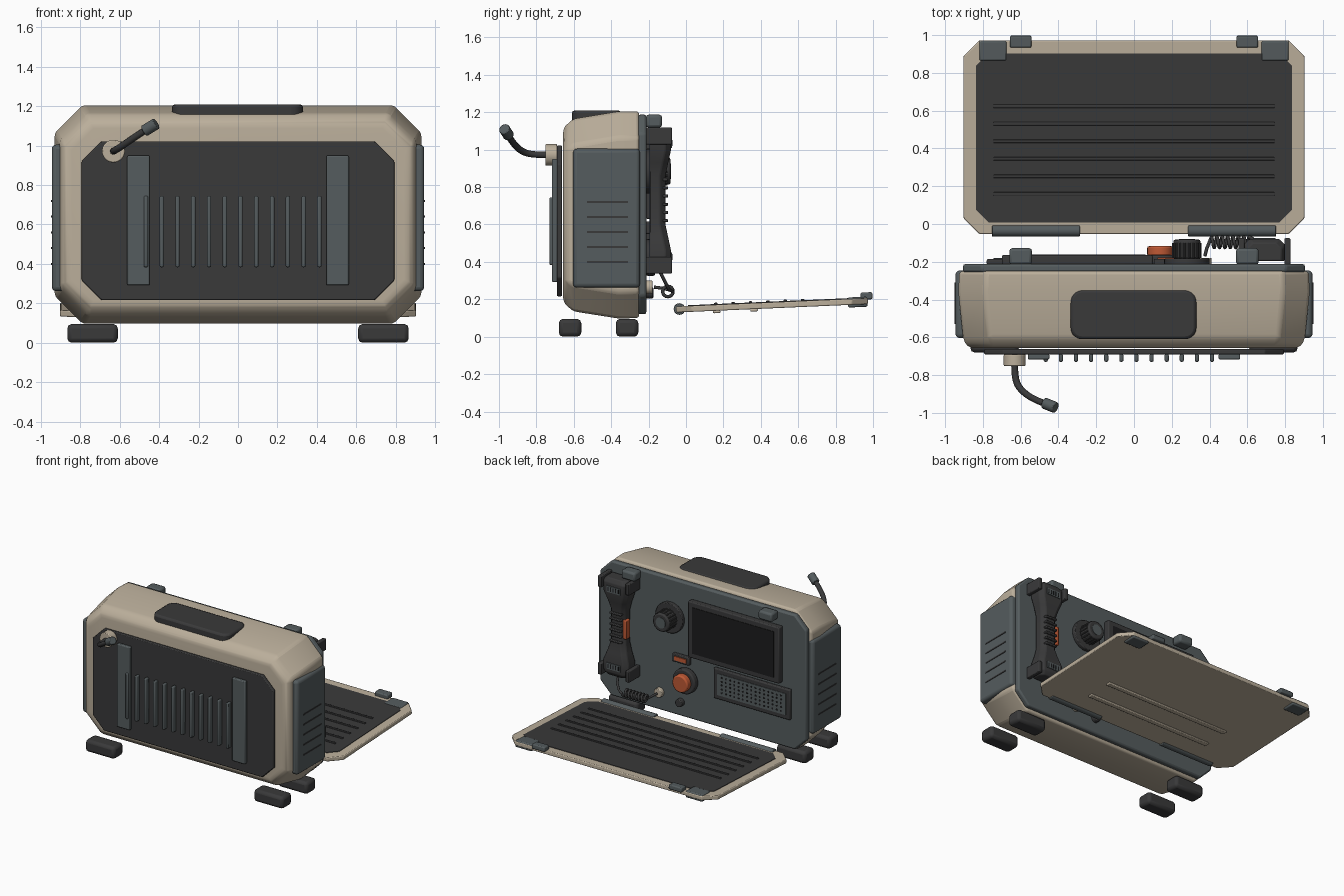
import bpy, bmesh, math
from mathutils import Matrix, Vector

cube = bpy.data.objects.get("Cube")
if cube:
    bpy.data.objects.remove(cube)


def material(name, r, g, b):
    m = bpy.data.materials.new(name)
    m.use_nodes = True
    m.diffuse_color = (r, g, b, 1)
    m.node_tree.nodes["Principled BSDF"].inputs["Base Color"].default_value = (r, g, b, 1)
    return m


BEIGE = material("warm beige", .50, .43, .33)
DARK = material("charcoal", .041, .041, .042)
SLATE = material("slate grey", .09, .107, .112)
ORANGE = material("orange", .52, .10, .035)
BLACK = material("screen black", .012, .012, .013)


def finish(bm, name, mat, bevel=0.0, segments=2, angle=35):
    bmesh.ops.recalc_face_normals(bm, faces=bm.faces)
    mesh = bpy.data.meshes.new(name)
    bm.to_mesh(mesh)
    bm.free()
    mesh.materials.append(mat)
    ob = bpy.data.objects.new(name, mesh)
    bpy.context.collection.objects.link(ob)
    if bevel:
        mod = ob.modifiers.new("soft edges", 'BEVEL')
        mod.width, mod.segments, mod.limit_method = bevel, segments, 'ANGLE'
        mod.angle_limit = math.radians(25)
    bpy.ops.object.select_all(action='DESELECT')
    bpy.context.view_layer.objects.active = ob
    ob.select_set(True)
    bpy.ops.object.shade_smooth_by_angle(angle=math.radians(angle))
    return ob


def loft(name, rings, mat, bevel=0.0, segments=2):
    bm = bmesh.new()
    loops = [[bm.verts.new(p) for p in ring] for ring in rings]
    n = len(loops[0])
    for a, b in zip(loops, loops[1:]):
        for i in range(n):
            bm.faces.new((a[i], a[(i + 1) % n], b[(i + 1) % n], b[i]))
    bm.faces.new(loops[0])
    bm.faces.new(loops[-1])
    return finish(bm, name, mat, bevel, segments)


def box(name, x, y, z, mat, bevel=0.0, segments=2):
    ring = [(x[0], y[0]), (x[1], y[0]), (x[1], y[1]), (x[0], y[1])]
    return loft(name, [[(a, b, h) for a, b in ring] for h in z], mat, bevel, segments)


def octagon(hx, lo, hi, c):
    return [(-hx + c, lo), (hx - c, lo), (hx, lo + c), (hx, hi - c),
            (hx - c, hi), (-hx + c, hi), (-hx, hi - c), (-hx, lo + c)]


def plate(name, hx, z, c, y, mat, bevel=0.0):
    return loft(name, [[(a, d, b) for a, b in octagon(hx, *z, c)] for d in y], mat, bevel)


def rod(name, start, end, r, mat, sides=32, bevel=0.0, r2=None):
    a, b = Vector(start), Vector(end)
    bm = bmesh.new()
    bmesh.ops.create_cone(bm, cap_ends=True, segments=sides, radius1=r,
                          radius2=r if r2 is None else r2, depth=(b - a).length)
    turn = (b - a).to_track_quat('Z', 'Y').to_matrix().to_4x4()
    bmesh.ops.transform(bm, matrix=Matrix.Translation((a + b) / 2) @ turn, verts=bm.verts)
    return finish(bm, name, mat, bevel)


def tube(name, points, r, mat, kind='POLY'):
    cu = bpy.data.curves.new(name, 'CURVE')
    cu.dimensions, cu.bevel_depth, cu.bevel_resolution = '3D', r, 3
    cu.use_fill_caps = True
    sp = cu.splines.new(kind)
    sp.points.add(len(points) - 1)
    for p, co in zip(sp.points, points):
        p.co = (*co, 1)
    if kind == 'NURBS':
        sp.use_endpoint_u, sp.order_u = True, 3
    cu.materials.append(mat)
    ob = bpy.data.objects.new(name, cu)
    bpy.context.collection.objects.link(ob)
    bpy.ops.object.select_all(action='DESELECT')
    bpy.context.view_layer.objects.active = ob
    ob.select_set(True)
    bpy.ops.object.convert(target='MESH')
    bpy.ops.object.shade_smooth_by_angle(angle=math.radians(50))


# Shell tapering toward the front
shell = [(-.25, .925, .10, 1.205, .14), (-.36, .93, .097, 1.205, .14),
         (-.60, .905, .135, 1.165, .14), (-.64, .89, .165, 1.135, .13), (-.657, .86, .195, 1.105, .12)]
loft("shell", [[(a, y, b) for a, b in octagon(hx, lo, hi, c)]
               for y, hx, lo, hi, c in shell], BEIGE, .025, 3)
plate("control_panel", .905, (.12, 1.187), .10, (-.256, -.212), SLATE, .012)

# Front cover, rails and ribs
plate("front_cover", .793, (.216, 1.022), .10, (-.69, -.663), DARK, .006)
for s in (-1, 1):
    box("front_rail", (s * .505 - .057, s * .505 + .057), (-.717, -.688), (.292, .95), SLATE, .007)
for i in range(12):
    x = -.467 + .08 * i
    box("front_rib", (x - .011, x + .011), (-.73, -.688), (.383, .745), SLATE, .008)

# Side panels with vents, feet and top grip
for s in (-1, 1):
    xs = sorted((s * .87, s * .945))
    box("side_panel", xs, (-.604, -.246), (.262, 1.005), SLATE, .022, 3)
    for i in range(5):
        z = .40 + .08 * i
        box("side_vent", sorted((s * .94, s * .949)), (-.53, -.31), (z - .005, z + .005), DARK)
    for y in (-.62, -.315):
        box("foot", (s * .738 - .128, s * .738 + .128), (y - .06, y + .06), (0, .095), DARK, .022)
grip = box("top_grip", (-.335, .33), (-.61, -.348), (1.12, 1.21), DARK)
bm = bmesh.new()
bm.from_mesh(grip.data)
upright = [e for e in bm.edges if abs(e.verts[0].co.z - e.verts[1].co.z) > .05]
bmesh.ops.bevel(bm, geom=upright, offset=.06, segments=5, profile=.5, affect='EDGES')
bm.to_mesh(grip.data)
bm.free()
soft = grip.modifiers.new("soft edges", 'BEVEL')
soft.width, soft.segments = .015, 2
grip.data.shade_smooth()
bpy.context.view_layer.objects.active = grip
bpy.ops.object.shade_smooth_by_angle(angle=math.radians(35))

# Antenna
rod("antenna_base", (-.632, -.69, .972), (-.632, -.752, .972), .058, BEIGE, bevel=.006)
tube("antenna_stalk", [(-.632, -.74, .972), (-.632, -.82, .972), (-.60, -.88, .99),
                       (-.53, -.93, 1.04), (-.46, -.955, 1.085)], .018, DARK, 'NURBS')
rod("antenna_tip", (-.475, -.948, 1.075), (-.415, -.972, 1.112), .03, SLATE, 16, .005)

# Screen and speaker
box("screen_frame", (-.70, .10), (-.215, -.165), (.63, 1.075), DARK, .008)
box("screen", (-.655, .06), (-.167, -.161), (.67, 1.035), BLACK)
box("speaker_frame", (-.78, -.11), (-.215, -.185), (.355, .595), DARK, .008)
box("speaker_plate", (-.745, -.145), (-.187, -.181), (.39, .56), SLATE)
for row in range(5):
    for col in range(15):
        x, z = -.705 + .0371 * col, .415 + .03 * row
        rod("speaker_hole", (x, -.182, z), (x, -.179, z), .008, BLACK, 8)

# Tuning knob with grip ridges
rod("knob_base", (.28, -.215, .885), (.28, -.183, .885), .12, DARK, bevel=.006)
rod("knob", (.28, -.185, .885), (.28, -.083, .885), .072, DARK, bevel=.01)
for i in range(18):
    a = math.tau * i / 18
    x, z = .28 + .071 * math.cos(a), .885 + .071 * math.sin(a)
    rod("knob_ridge", (x, -.18, z), (x, -.10, z), .007, DARK, 8)
rod("knob_cap", (.28, -.085, .885), (.28, -.08, .885), .042, SLATE)

# Push button, indicator, small dial and socket
rod("button_ring", (.138, -.215, .423), (.138, -.165, .423), .098, DARK, bevel=.01)
rod("push_button", (.138, -.17, .423), (.138, -.117, .423), .068, ORANGE, bevel=.01)
box("indicator_frame", (.105, .25), (-.215, -.185), (.55, .615), DARK, .006)
box("indicator_light", (.125, .23), (-.188, -.178), (.567, .598), ORANGE)
rod("small_dial", (.19, -.215, .235), (.19, -.175, .235), .03, DARK, bevel=.005)
rod("cord_socket", (.375, -.215, .265), (.375, -.18, .265), .036, BEIGE, bevel=.005)

# Handset with waist, ribs, talk key and holders
hx = .69
profile = [(.345, .09, -.10), (.375, .11, -.08), (.46, .11, -.08), (.53, .085, -.095), (.60, .067, -.11),
           (.86, .067, -.11), (.93, .085, -.095), (1.0, .11, -.08), (1.085, .11, -.08), (1.115, .09, -.10)]
loft("handset", [[(hx - w, -.195, z), (hx + w, -.195, z), (hx + w, f - .03, z), (hx + w - .03, f, z),
                  (hx - w + .03, f, z), (hx - w, f - .03, z)] for z, w, f in profile], DARK, .006)
for i in range(6):
    z = .62 + .044 * i
    box("handset_rib", (hx - .05, hx + .05), (-.13, -.095), (z - .008, z + .008), DARK, .005)
box("talk_key", (hx - .085, hx - .055), (-.165, -.115), (.65, .80), ORANGE, .006)
for z in (.425, 1.035):
    box("handset_grille", (hx - .06, hx + .06), (-.083, -.075), (z - .025, z + .025), SLATE)
    for i in range(5):
        x = hx - .044 + .022 * i
        box("grille_slot", (x - .004, x + .004), (-.076, -.073), (z - .016, z + .016), BLACK)
for z in (.337, 1.028):
    for s in (-1, 1):
        x = hx + s * .122
        box("handset_holder", (x - .016, x + .016), (-.215, -.075), (z, z + .09), DARK, .006)

# Coiled cord
coil = [(.375, -.17, .265), (.385, -.13, .26)]
for i in range(113):
    a = math.tau * i / 16
    coil.append((.41 + .2 * i / 112, -.097 + .028 * math.cos(a), .242 + .028 * math.sin(a)))
coil += [(.65, -.09, .25), (.68, -.11, .29), (.69, -.14, .35)]
tube("coiled_cord", coil, .009, DARK)

# Open lid, built flat about the hinge line and then tilted
lid = [loft("lid", [[(a, b, z) for a, b in octagon(.903, -.016, 1.01, .085)]
                    for z in (-.02, .012)], BEIGE, .006),
       loft("lid_lining", [[(a, b, z) for a, b in octagon(.836, .047, .942, .065)]
                           for z in (.01, .016)], DARK)]
for i in range(6):
    y = .197 + .093 * i
    lid.append(box("lining_rib", (-.745, .745), (y - .009, y + .009), (.012, .023), DARK, .004))
for y in (.2, .4):
    lid.append(box("lid_outer_rib", (-.55, .55), (y - .02, y + .02), (-.033, -.018), BEIGE, .006))
for s in (-1, 1):
    x = s * .747
    lid.append(box("lid_corner_clip", (x - .072, x + .072), (.903, 1.007), (-.034, .02), SLATE, .008))
    x = s * .6
    lid.append(box("lid_latch", (x - .057, x + .057), (.973, 1.036), (.005, .043), SLATE, .008))
tilt = Matrix.Translation((0, -.037, .15)) @ Matrix.Rotation(math.atan(.044), 4, 'X')
for part in lid:
    part.data.transform(tilt)

# Hinges and latch catches
for s in (-1, 1):
    rod("hinge", (s * .287, -.035, .148), (s * .752, -.035, .148), .031, SLATE, 20, .004)
    box("latch_catch", (s * .6 - .06, s * .6 + .06), (-.215, -.128), (1.118, 1.187), SLATE, .015)
